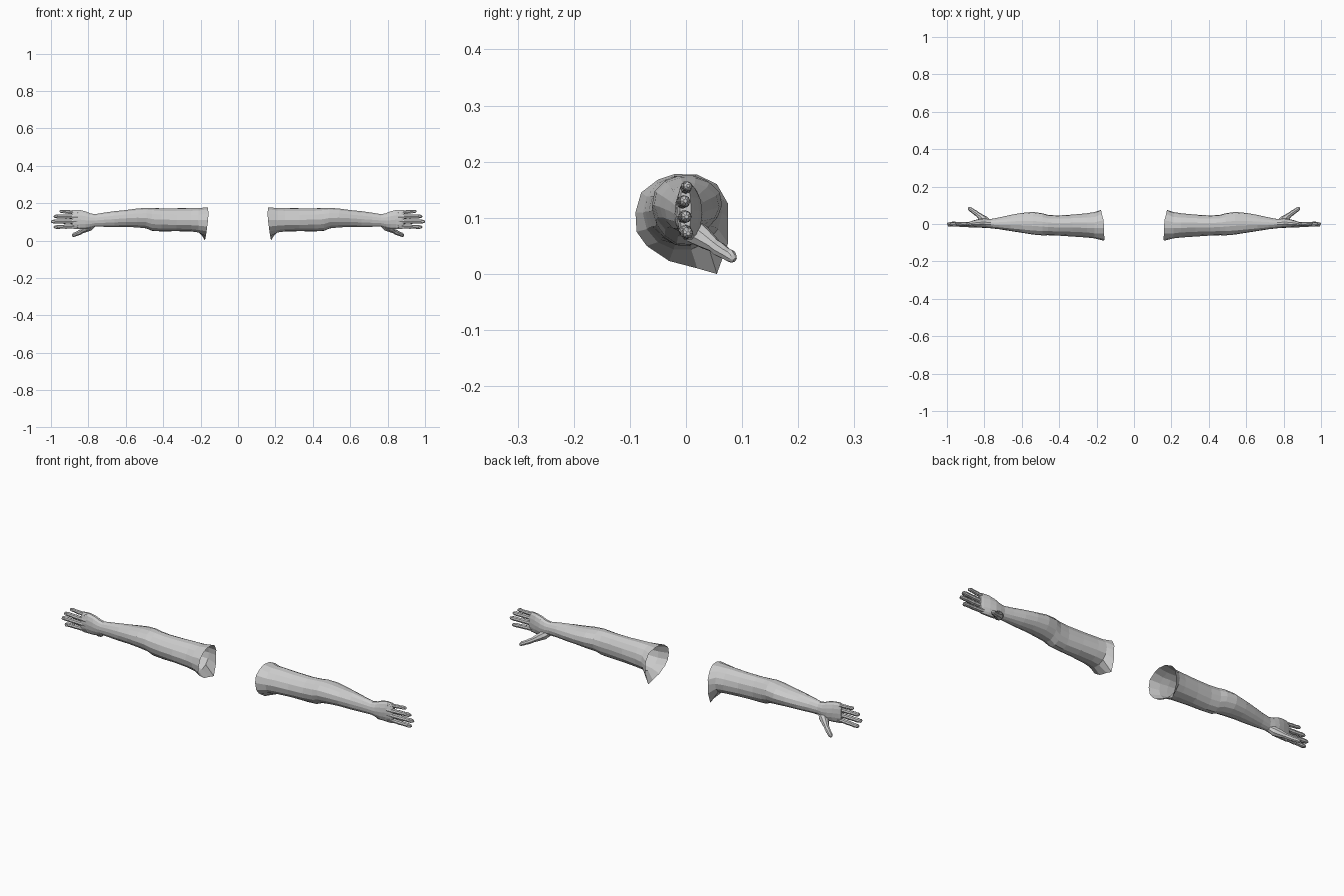
import bpy, bmesh, math
from mathutils import Vector

if "Cube" in bpy.data.objects:
    bpy.data.objects.remove(bpy.data.objects["Cube"])

N = 14


def finish(bm, name):
    bmesh.ops.recalc_face_normals(bm, faces=bm.faces)
    me = bpy.data.meshes.new(name)
    bm.to_mesh(me)
    bm.free()
    ob = bpy.data.objects.new(name, me)
    bpy.context.collection.objects.link(ob)
    mod = ob.modifiers.new("mirror", 'MIRROR')
    mod.use_axis[0] = True
    mod.use_mirror_merge = False
    return ob


def skin(bm, rings, cap_start=False, cap_end=True):
    rows = [[bm.verts.new(p) for p in r] for r in rings]
    n = len(rows[0])
    for a, b in zip(rows, rows[1:]):
        for i in range(n):
            j = (i + 1) % n
            bm.faces.new((a[i], a[j], b[j], b[i]))
    if cap_start:
        bm.faces.new(rows[0])
    if cap_end:
        bm.faces.new(rows[-1])


def digit(name, pts, radii, sides=8):
    pts = [Vector(p) for p in pts]
    rings = []
    for i, (p, r) in enumerate(zip(pts, radii)):
        d = (pts[min(i + 1, len(pts) - 1)] - pts[max(i - 1, 0)]).normalized()
        u = d.cross(Vector((0, 0, 1))).normalized()
        v = u.cross(d)
        rings.append([p + r * (u * math.cos(t) + v * math.sin(t))
                      for t in [2 * math.pi * k / sides for k in range(sides)]])
    bm = bmesh.new()
    skin(bm, rings, True, True)
    return finish(bm, name)


# Open shoulder edge with the armpit flap at the lower back
shoulder = [(.178, .075, .10), (.176, .075, .125), (.172, .055, .16), (.163, .02, .177),
            (.16, -.02, .178), (.16, -.05, .168), (.158, -.08, .145), (.16, -.09, .11),
            (.165, -.088, .075), (.168, -.07, .05), (.172, -.03, .023), (.175, .02, .01),
            (.176, .055, 0), (.178, .075, .055)]

# Arm sections: x, y min, y max, z min, z max
sections = [(.21, -.077, .064, .042, .176), (.25, -.071, .059, .047, .175),
            (.33, -.065, .052, .05, .173), (.41, -.06, .047, .05, .174),
            (.46, -.059, .05, .053, .177), (.49, -.06, .058, .066, .178),
            (.54, -.057, .064, .071, .174), (.60, -.048, .058, .074, .165),
            (.66, -.039, .047, .073, .158), (.72, -.029, .034, .074, .149),
            (.765, -.023, .027, .074, .142), (.79, -.021, .029, .066, .147),
            (.815, -.02, .029, .060, .158), (.845, -.018, .023, .060, .165),
            (.875, -.016, .014, .061, .166), (.888, -.011, .009, .065, .163)]
rings = [shoulder]
for x, y0, y1, z0, z1 in sections:
    ring = []
    for k in range(N):
        a = 2 * math.pi * k / N
        m = 1 + (.035 * math.cos(3 * a + 9 * x) if .22 < x < .75 else 0)
        ring.append((x, (y0 + y1) / 2 + m * (y1 - y0) / 2 * math.cos(a),
                     (z0 + z1) / 2 + m * (z1 - z0) / 2 * math.sin(a)))
    rings.append(ring)
bm = bmesh.new()
skin(bm, rings)
finish(bm, "arm")


def nail(name, loc, length, width):
    bm = bmesh.new()
    bmesh.ops.create_uvsphere(bm, u_segments=8, v_segments=4, radius=1)
    bmesh.ops.scale(bm, vec=(length, .003, width), verts=bm.verts)
    bmesh.ops.translate(bm, vec=loc, verts=bm.verts)
    finish(bm, name)


# Fingers: base z, tip z, tip x, y, radius
fingers = {"little": (.150, .157, .955, .001, .0095), "ring": (.127, .130, .985, -.004, .0112),
           "middle": (.102, .102, 1.0, -.002, .0115), "index": (.078, .072, .985, .001, .011)}
steps = (0, .2, .42, .5, .58, .74, .80, .88, .96, 1)
thick = (1.15, 1.05, .95, 1.06, .95, .9, .97, .9, .68, .3)
for name, (zb, zt, xt, y, r) in fingers.items():
    pts = [(.855 + (xt - .855) * t, y + .005 * t * t - .002, zb + (zt - zb) * t) for t in steps]
    digit(name + "_finger", pts, [r * s for s in thick])
    nail(name + "_nail", (xt - .012, y - r * .68, zt), .009, r * .6)

# Thumb angled back and down, with its fleshy base
digit("thumb",
      [(.775, .006, .085), (.795, .018, .073), (.815, .034, .062), (.835, .051, .050), (.846, .059, .044),
       (.862, .070, .037), (.875, .079, .032), (.883, .084, .027), (.886, .087, .025)],
      [.016, .022, .018, .0125, .0135, .0115, .0115, .008, .003])
